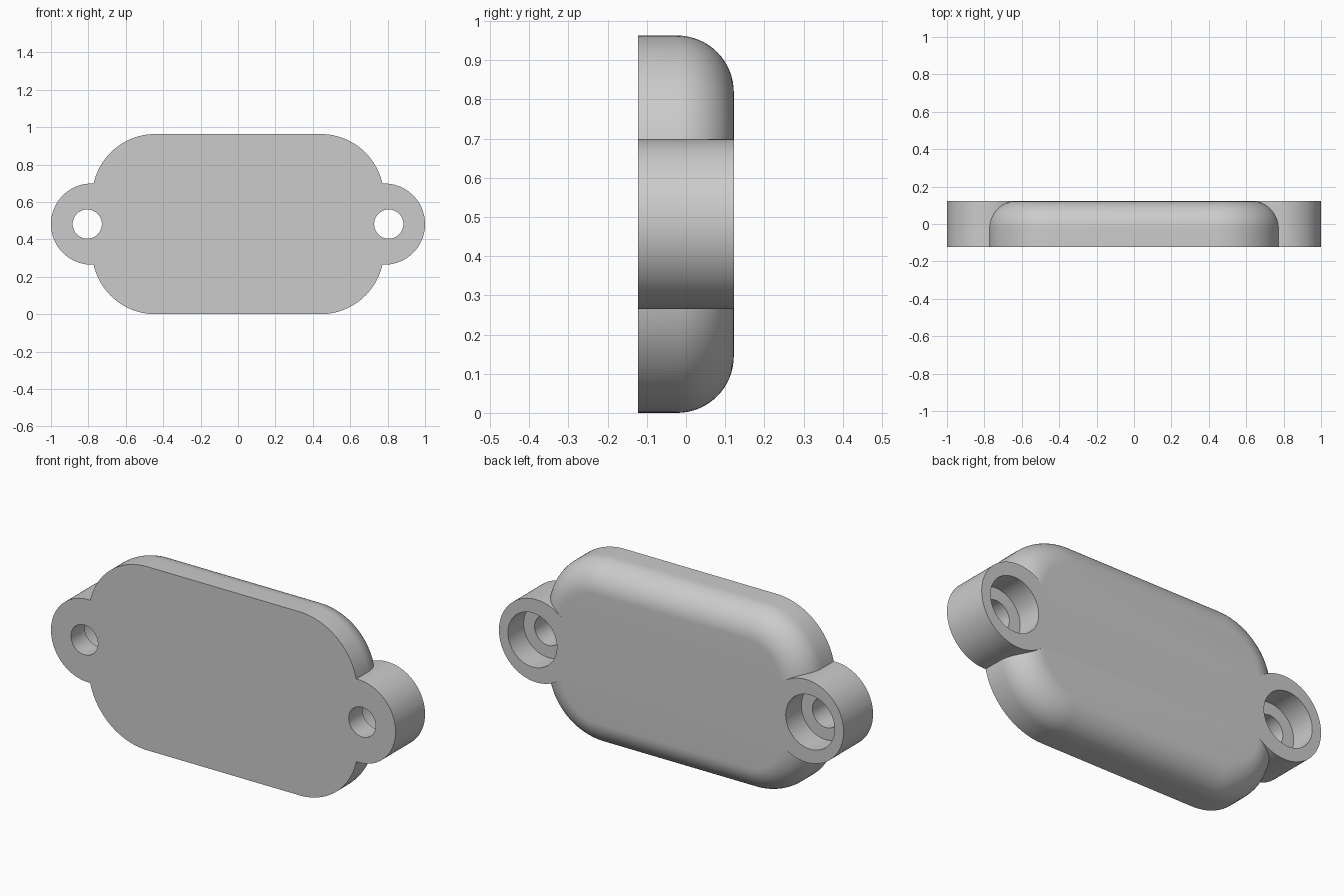
import bpy, bmesh
from math import sin, cos, pi

cube = bpy.data.objects.get("Cube")
if cube:
    bpy.data.objects.remove(cube)

HALF_W, HEIGHT, CORNER = 0.78, 0.963, 0.338
FRONT, BACK, FILLET = -0.122, 0.122, 0.145
MID = HEIGHT / 2

grey = bpy.data.materials.new("plain grey")
grey.use_nodes = True
grey.diffuse_color = (0.6, 0.6, 0.6, 1)
grey.node_tree.nodes["Principled BSDF"].inputs["Base Color"].default_value = (0.6, 0.6, 0.6, 1)


def prism(name, outline, y0, y1, fillet=0):
    """Extrude an x-z outline from y0 to y1, optionally rounding the y1 rim."""
    bm = bmesh.new()
    bm.faces.new([bm.verts.new((x, y0, z)) for x, z in outline])
    ext = bmesh.ops.extrude_face_region(bm, geom=bm.faces[:], use_keep_orig=True)
    moved = [v for v in ext["geom"] if isinstance(v, bmesh.types.BMVert)]
    bmesh.ops.translate(bm, verts=moved, vec=(0, y1 - y0, 0))
    bmesh.ops.recalc_face_normals(bm, faces=bm.faces[:])
    if fillet:
        rim = [e for e in bm.edges if all(abs(v.co.y - y1) < 1e-5 for v in e.verts)]
        bmesh.ops.bevel(bm, geom=rim, offset=fillet, offset_type='OFFSET',
                        segments=16, profile=0.5, affect='EDGES')
    mesh = bpy.data.meshes.new(name)
    bm.to_mesh(mesh)
    bm.free()
    mesh.materials.append(grey)
    obj = bpy.data.objects.new(name, mesh)
    bpy.context.collection.objects.link(obj)
    return obj


def arc(cx, cz, r, start, end, steps):
    return [(cx + r * cos(start + (end - start) * i / steps),
             cz + r * sin(start + (end - start) * i / steps)) for i in range(steps + 1)]


def disc(name, x, r, y0, y1):
    return prism(name, arc(x, MID, r, 0, 2 * pi, 96)[:-1], y0, y1)


def combine(target, tool, operation):
    mod = target.modifiers.new(tool.name, 'BOOLEAN')
    mod.operation = operation
    mod.solver = 'EXACT'
    mod.object = tool
    tool.hide_render = True
    bpy.context.view_layer.objects.active = target
    bpy.ops.object.modifier_apply(modifier=mod.name)
    bpy.data.objects.remove(tool)


# Rounded body with a filleted back rim
cx, dz = HALF_W - CORNER, MID - CORNER
corners = [(cx, MID + dz), (-cx, MID + dz), (-cx, MID - dz), (cx, MID - dz)]
outline = []
for i, (x, z) in enumerate(corners):
    outline += arc(x, z, CORNER, i * pi / 2, (i + 1) * pi / 2, 24)
body = prism("mounting_body", outline, FRONT, BACK, FILLET)

# Mounting ears on both ends
for side in (-1, 1):
    combine(body, disc("ear", side * 0.783, 0.217, FRONT, BACK), 'UNION')

# Screw holes with a wider counterbore from the back
for side in (-1, 1):
    combine(body, disc("screw_hole", side * 0.806, 0.078, FRONT - 0.1, BACK + 0.1), 'DIFFERENCE')
    combine(body, disc("counterbore", side * 0.806, 0.142, -0.008, BACK + 0.1), 'DIFFERENCE')

# Smooth curved surfaces, keeping the rims sharp
bpy.ops.object.select_all(action='DESELECT')
body.select_set(True)
bpy.context.view_layer.objects.active = body
bpy.ops.object.shade_smooth_by_angle(angle=0.5)
